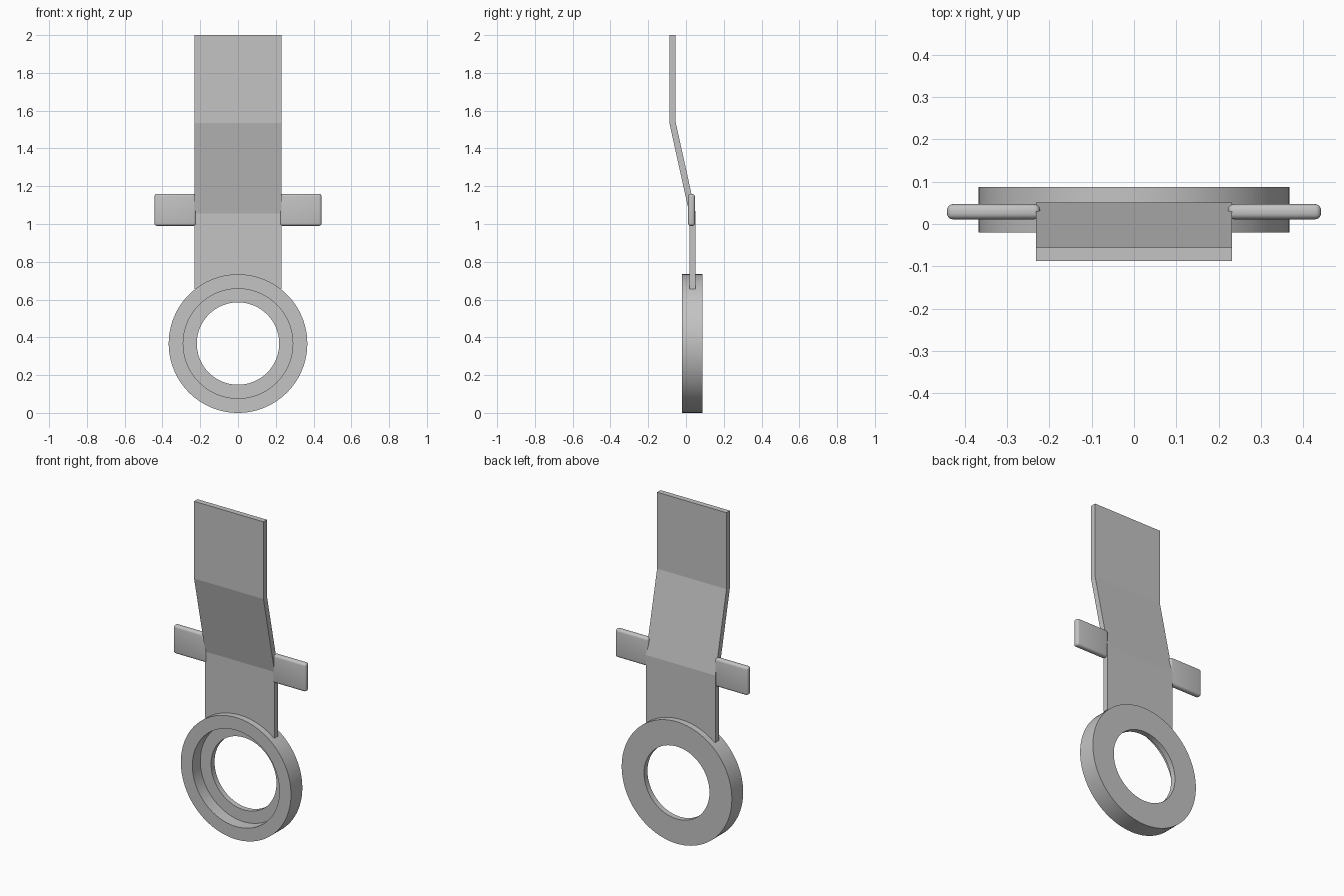
import bpy, bmesh, math
from mathutils import Matrix, Vector

cube = bpy.data.objects.get("Cube")
if cube:
    bpy.data.objects.remove(cube, do_unlink=True)

# Single grey finish
grey = bpy.data.materials.new("plain_grey")
grey.use_nodes = True
colour = (0.55, 0.55, 0.55, 1)
grey.diffuse_color = colour
grey.node_tree.nodes["Principled BSDF"].inputs["Base Color"].default_value = colour


def finish(name, bm, smooth=False):
    bmesh.ops.recalc_face_normals(bm, faces=bm.faces)
    mesh = bpy.data.meshes.new(name)
    bm.to_mesh(mesh)
    bm.free()
    mesh.materials.append(grey)
    obj = bpy.data.objects.new(name, mesh)
    bpy.context.collection.objects.link(obj)
    if smooth:
        bpy.ops.object.select_all(action='DESELECT')
        obj.select_set(True)
        bpy.context.view_layer.objects.active = obj
        bpy.ops.object.shade_smooth_by_angle(angle=math.radians(35))
    return obj


# Ring: stepped section (radius, y) spun around the y axis, recess open to the front
section = [(0.367, -0.02), (0.367, 0.088), (0.218, 0.088),
           (0.218, 0.055), (0.29, 0.055), (0.29, -0.02)]
bm = bmesh.new()
verts = [bm.verts.new((r, y, 0)) for r, y in section]
edges = [bm.edges.new((verts[i - 1], verts[i])) for i in range(len(verts))]
bmesh.ops.spin(bm, geom=verts + edges, cent=(0, 0, 0), axis=(0, 1, 0),
               angle=math.tau, steps=96)
bmesh.ops.remove_doubles(bm, verts=bm.verts, dist=0.0005)
bmesh.ops.translate(bm, verts=bm.verts, vec=(0, 0, 0.367))
finish("ring", bm, smooth=True)

# Strap: bent side profile (y, z) extruded across the width
half_width = 0.231
profile = [(-0.088, 2), (-0.088, 1.535), (0.018, 1.055), (0.018, 0.656),
           (0.051, 0.656), (0.051, 1.06), (-0.055, 1.54), (-0.055, 2)]
bm = bmesh.new()
face = bm.faces.new([bm.verts.new((-half_width, y, z)) for y, z in profile])
side = bmesh.ops.extrude_face_region(bm, geom=[face])["geom"]
bmesh.ops.translate(bm, vec=(2 * half_width, 0, 0),
                    verts=[v for v in side if isinstance(v, bmesh.types.BMVert)])
finish("strap", bm)

# Side tabs: small rounded plates, one each side
for name, sign in (("left_tab", 1), ("right_tab", -1)):
    bm = bmesh.new()
    place = Matrix.Translation(Vector((sign * 0.332, 0.029, 1.075)))
    bmesh.ops.create_cube(bm, size=1, matrix=place @ Matrix.Diagonal((0.22, 0.036, 0.17, 1)))
    bmesh.ops.bevel(bm, geom=bm.edges[:], offset=0.014, segments=4,
                    profile=0.5, affect='EDGES')
    finish(name, bm, smooth=True)
